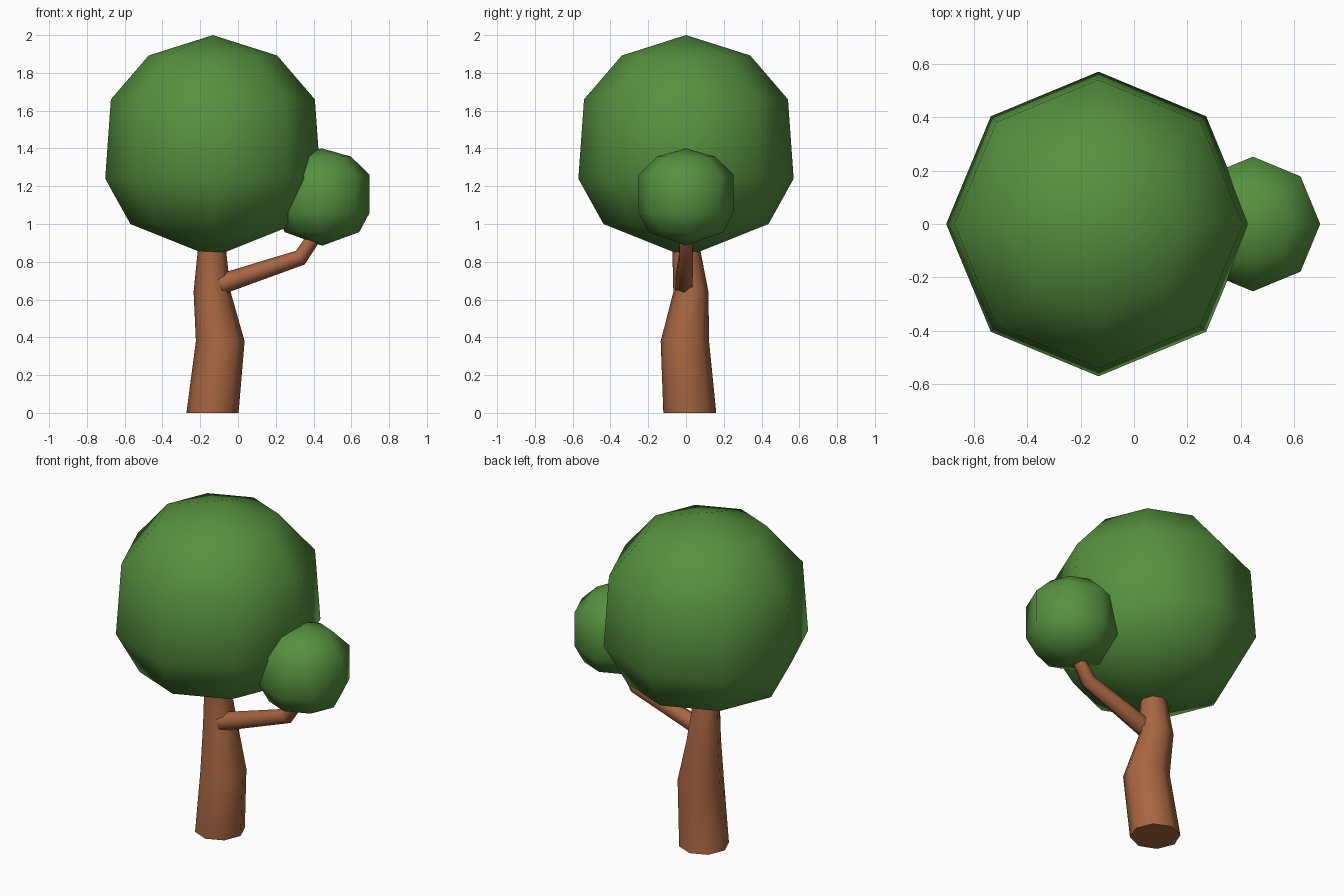
import bpy, bmesh, math
from mathutils import Vector

if "Cube" in bpy.data.objects:
    bpy.data.objects.remove(bpy.data.objects["Cube"])


def material(name, rgb):
    m = bpy.data.materials.new(name)
    m.diffuse_color = (*rgb, 1)
    m.use_nodes = True
    m.node_tree.nodes["Principled BSDF"].inputs["Base Color"].default_value = m.diffuse_color
    return m


leaf = material("leaf_green", (0.092, 0.283, 0.049))
bark = material("bark_brown", (0.39, 0.133, 0.053))


def finish(name, bm, mat, angle):
    bmesh.ops.remove_doubles(bm, verts=bm.verts, dist=0.0005)
    bmesh.ops.recalc_face_normals(bm, faces=bm.faces)
    me = bpy.data.meshes.new(name)
    bm.to_mesh(me)
    bm.free()
    me.materials.append(mat)
    ob = bpy.data.objects.new(name, me)
    bpy.context.collection.objects.link(ob)
    bpy.ops.object.select_all(action='DESELECT')
    ob.select_set(True)
    bpy.context.view_layer.objects.active = ob
    bpy.ops.object.shade_smooth_by_angle(angle=math.radians(angle))
    return ob


def loft(name, rings, sides, mat, angle):
    """Skin rings of (centre, axis u, axis v, radius u, radius v); zero radius makes a tip."""
    bm = bmesh.new()
    loops = []
    for c, u, v, ru, rv in rings:
        turns = [2 * math.pi * i / sides for i in range(sides)]
        if ru == 0:
            loops.append([bm.verts.new(c)])
        else:
            loops.append([bm.verts.new(Vector(c) + Vector(u) * ru * math.cos(t)
                                       + Vector(v) * rv * math.sin(t)) for t in turns])
    for a, b in zip(loops, loops[1:]):
        for i in range(sides):
            j = (i + 1) % sides
            if len(a) == 1:
                bm.faces.new((a[0], b[j], b[i]))
            elif len(b) == 1:
                bm.faces.new((a[i], a[j], b[0]))
            else:
                bm.faces.new((a[i], a[j], b[j], b[i]))
    for end in (loops[0], loops[-1]):
        if len(end) > 1:
            bm.faces.new(end)
    return finish(name, bm, mat, angle)


X, Y, Z = (1, 0, 0), (0, 1, 0), (0, 0, 1)


def crown(name, cx, profile):
    loft(name, [((cx, 0, z), X, Y, r, r) for r, z in profile], 8, leaf, 80)


# Leaf crowns: eight-sided, flattened toward the bottom
crown("large_crown", -0.133, [(0, 0.825), (0.437, 1.0), (0.57, 1.24),
                              (0.54, 1.66), (0.34, 1.892), (0, 2.0)])
crown("small_crown", 0.445, [(0, 0.885), (0.197, 0.957), (0.252, 1.06),
                             (0.252, 1.26), (0.153, 1.357), (0, 1.4)])

# Crooked trunk: centre x, centre y, z, radius x, radius y
trunk = [(-0.135, 0.02, 0, 0.138, 0.14), (-0.094, -0.006, 0.38, 0.129, 0.128),
         (-0.137, 0.026, 0.64, 0.098, 0.093), (-0.138, 0.003, 0.85, 0.076, 0.075),
         (-0.138, 0.0, 1.0, 0.07, 0.07)]
loft("trunk", [((x, y, z), X, Y, rx, ry) for x, y, z, rx, ry in trunk], 8, bark, 55)

# Bent side branch
path = [((-0.095, -0.012, 0.68), 18, 0.054), ((0.33, 0, 0.822), 33, 0.043),
        ((0.43, 0, 0.97), 56, 0.036)]
rings = []
for c, deg, r in path:
    a = math.radians(deg)
    rings.append((c, (-math.sin(a), 0, math.cos(a)), Y, r, r))
loft("branch", rings, 6, bark, 65)
